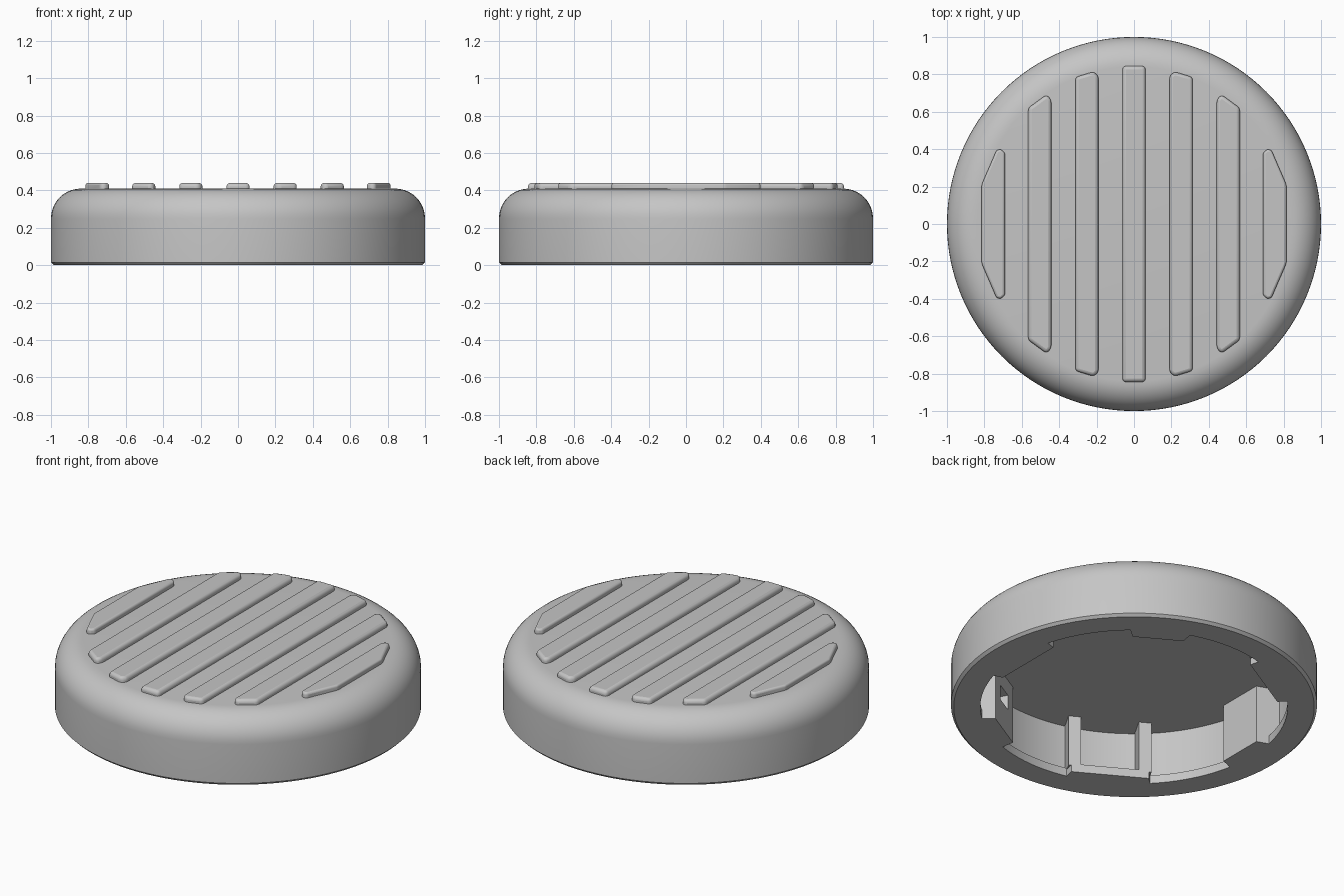
import bpy, bmesh, math
from mathutils import Matrix

if "Cube" in bpy.data.objects:
    bpy.data.objects.remove(bpy.data.objects["Cube"], do_unlink=True)

grey = bpy.data.materials.new("plain grey")
grey.use_nodes = True
GREY = (0.56, 0.56, 0.56, 1)
grey.diffuse_color = GREY
grey.node_tree.nodes["Principled BSDF"].inputs["Base Color"].default_value = GREY


def finish(bm, name):
    bmesh.ops.recalc_face_normals(bm, faces=bm.faces)
    mesh = bpy.data.meshes.new(name)
    bm.to_mesh(mesh)
    bm.free()
    mesh.materials.append(grey)
    obj = bpy.data.objects.new(name, mesh)
    bpy.context.collection.objects.link(obj)
    return obj


def smooth(obj, angle=35):
    bpy.ops.object.select_all(action='DESELECT')
    obj.select_set(True)
    bpy.context.view_layer.objects.active = obj
    bpy.ops.object.shade_smooth_by_angle(angle=math.radians(angle))


def prism(name, outline, z0, z1, turn=0.0, bevel=0.0):
    """Extrude a flat outline upwards and turn it about the centre."""
    bm = bmesh.new()
    face = bm.faces.new([bm.verts.new((x, y, z0)) for x, y in outline])
    top = bmesh.ops.extrude_face_region(bm, geom=[face])["geom"]
    verts = [v for v in top if isinstance(v, bmesh.types.BMVert)]
    bmesh.ops.translate(bm, verts=verts, vec=(0, 0, z1 - z0))
    bm.transform(Matrix.Rotation(math.radians(turn), 4, 'Z'))
    obj = finish(bm, name)
    if bevel:
        mod = obj.modifiers.new("rounding", 'BEVEL')
        mod.width, mod.segments = bevel, 3
        mod.limit_method, mod.angle_limit = 'ANGLE', math.radians(20)
    return obj


def arc(radius, half_angle, steps=12):
    span = [math.radians(half_angle * (2 * i / steps - 1)) for i in range(steps + 1)]
    return [(radius * math.cos(a), radius * math.sin(a)) for a in span]


# Thin hollow cap: rounded shoulder, undercut cavity and a retaining rim
FILLET, TOP, CEILING = 0.16, 0.41, 0.35
WALL, RIM, RIM_TOP = 0.9, 0.84, 0.05
profile = [(0, CEILING), (WALL, CEILING), (WALL, RIM_TOP), (RIM, RIM_TOP), (RIM, 0),
           (0.985, 0), (1, 0.015)]
for i in range(11):
    a = math.pi / 2 * i / 10
    profile.append((1 - FILLET + FILLET * math.cos(a), TOP - FILLET + FILLET * math.sin(a)))
profile.append((0, TOP))
bm = bmesh.new()
ring = [bm.verts.new((r, 0, z)) for r, z in profile]
edges = [bm.edges.new(pair) for pair in zip(ring, ring[1:])]
bmesh.ops.spin(bm, geom=ring + edges, axis=(0, 0, 1), cent=(0, 0, 0),
               angle=2 * math.pi, steps=128, use_merge=True)
bmesh.ops.remove_doubles(bm, verts=bm.verts, dist=0.0001)
smooth(finish(bm, "cap_body"))

# Grip bars: centre bar, then mirrored pairs with ends trimmed to a circle
HALF = 0.062
smooth(prism("grip_bar_centre", [(-HALF, -0.845), (HALF, -0.845), (HALF, 0.845), (-HALF, 0.845)],
             0.38, 0.44, bevel=0.02))
half_bars = [
    [(0.19, 0.79), (0.215, 0.815), (0.314, 0.785)],
    [(0.442, 0.665), (0.468, 0.692), (0.566, 0.62)],
    [(0.69, 0.38), (0.712, 0.4), (0.735, 0.395), (0.815, 0.21)],
]
for side, turn in (("left", 0), ("right", 180)):
    for number, half in enumerate(half_bars, 1):
        outline = [(x, -y) for x, y in half] + half[::-1]
        smooth(prism(f"grip_bar_{side}_{number}", outline, 0.38, 0.44, turn, 0.018))

# Three sets of inner fittings
for n in range(3):
    turn = 120 * n
    # Straight lip across the opening, with an upright rib above each end
    prism(f"lip_{n + 1}", arc(RIM + 0.005, 16)[::-1] + [(0.755, -0.215), (0.755, 0.215)],
          0, RIM_TOP, turn)
    for end, y in (("a", -0.195), ("b", 0.195)):
        rib = [(0.755, y - 0.035), (0.88, y - 0.035), (0.88, y + 0.035), (0.755, y + 0.035)]
        prism(f"rib_{n + 1}_{end}", rib, RIM_TOP - 0.01, CEILING + 0.01, turn)
    # Flared clip block with a square catch hole
    turn += 60
    clip = prism(f"clip_{n + 1}", [(0.755, 0.14), (0.755, -0.14)] + arc(WALL + 0.005, 12),
                 0, CEILING + 0.01, turn)
    cutter = prism(f"clip_hole_cutter_{n + 1}",
                   [(0.6, -0.06), (0.86, -0.06), (0.86, 0.06), (0.6, 0.06)], 0.165, 0.255, turn)
    cutter.hide_render = True
    cutter.hide_set(True)
    cut = clip.modifiers.new("catch hole", 'BOOLEAN')
    cut.operation, cut.object, cut.solver = 'DIFFERENCE', cutter, 'EXACT'
